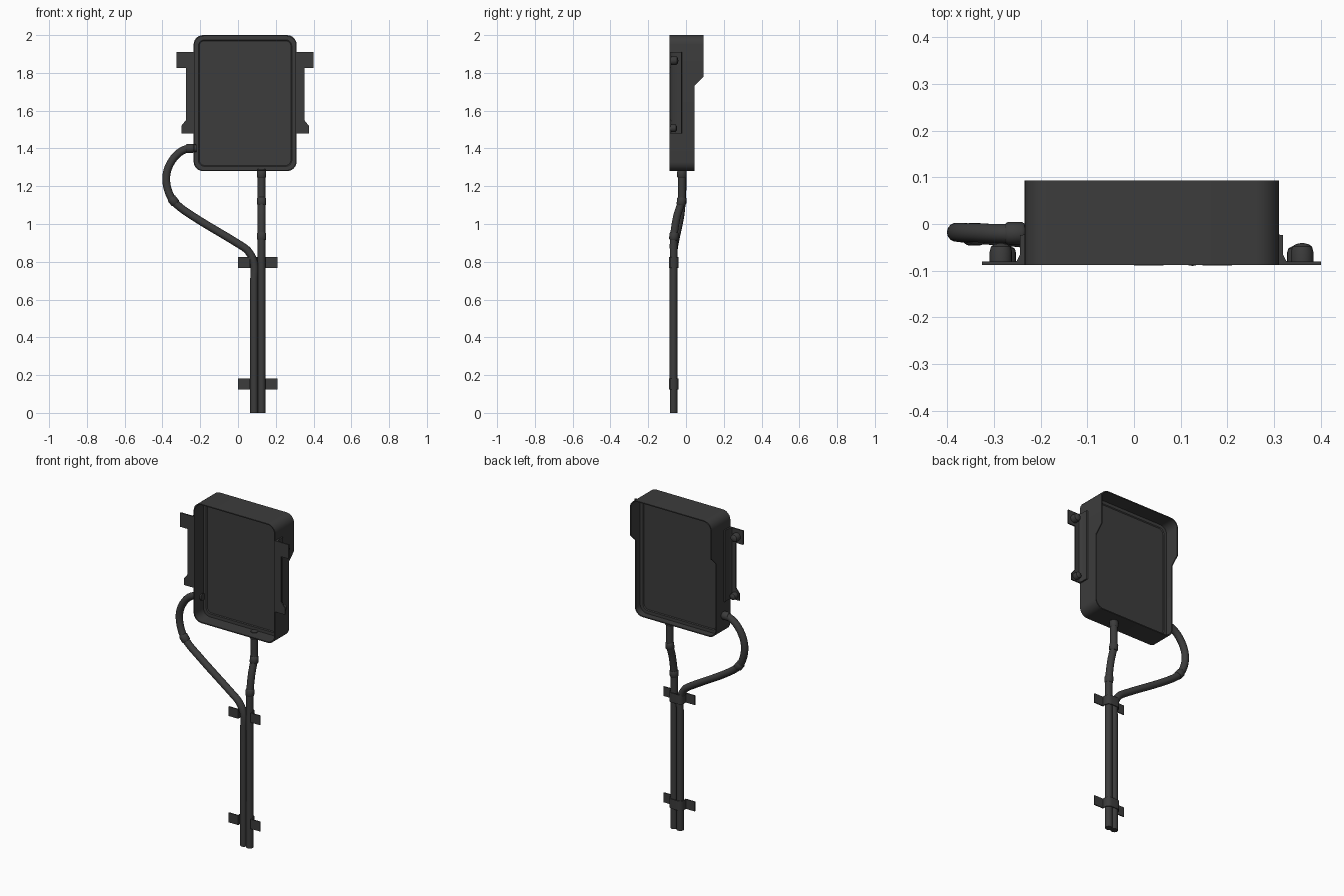
import bpy, bmesh, math
from mathutils import Vector, Matrix

if "Cube" in bpy.data.objects:
    bpy.data.objects.remove(bpy.data.objects["Cube"])

DARK = bpy.data.materials.new("dark_grey")
DARK.diffuse_color = (0.045, 0.045, 0.045, 1)
DARK.use_nodes = True
DARK.node_tree.nodes["Principled BSDF"].inputs["Base Color"].default_value = DARK.diffuse_color
CX = 0.0375  # centre line of the box and its brackets


def finish(bm, name, angle=35):
    bmesh.ops.recalc_face_normals(bm, faces=bm.faces)
    me = bpy.data.meshes.new(name)
    bm.to_mesh(me)
    bm.free()
    ob = bpy.data.objects.new(name, me)
    bpy.context.collection.objects.link(ob)
    me.materials.append(DARK)
    bpy.ops.object.select_all(action='DESELECT')
    ob.select_set(True)
    bpy.context.view_layer.objects.active = ob
    bpy.ops.object.shade_smooth_by_angle(angle=math.radians(angle))
    return ob


def bridge(bm, a, b):
    n = len(a)
    for i in range(n):
        bm.faces.new((a[i], a[(i + 1) % n], b[(i + 1) % n], b[i]))


def prism(name, pts, place, lo, hi):
    """Extrude a 2D outline between lo and hi; place maps (u, v, w) to xyz."""
    bm = bmesh.new()
    a, b = [[bm.verts.new(place(u, v, w)) for u, v in pts] for w in (lo, hi)]
    bridge(bm, a, b)
    bm.faces.new(a)
    bm.faces.new(b)
    return finish(bm, name)


def revolve(name, origin, axis, profile, n=16):
    """Closed turned part: profile is (radius, distance along axis)."""
    rot = Vector((0, 0, 1)).rotation_difference(Vector(axis)).to_matrix()
    bm = bmesh.new()
    rings = []
    for r, h in profile:
        rings.append([bm.verts.new(Vector(origin) + rot @ Vector(
            (r * math.cos(math.tau * i / n), r * math.sin(math.tau * i / n), h)))
            for i in range(n)])
    for a, b in zip(rings, rings[1:]):
        bridge(bm, a, b)
    bm.faces.new(rings[0])
    bm.faces.new(rings[-1])
    return finish(bm, name)


# Housing: rounded shell open on both sides of a thin middle panel
def outline(inset):
    x0, x1, z0, z1 = -0.235 + inset, 0.31 - inset, 1.28 + inset, 2 - inset
    r = 0.05 - inset * 0.7
    pts = []
    for k, (x, z) in enumerate([(x1 - r, z1 - r), (x0 + r, z1 - r),
                                (x0 + r, z0 + r), (x1 - r, z0 + r)]):
        for i in range(7):
            t = math.pi / 2 * (k + i / 6)
            pts.append((x + r * math.cos(t), z + r * math.sin(t)))
        if k == 0:
            pts.append(None)
        elif k == 1:
            pts += [(x0, 1.78), (x0, 1.733)]
    pts.remove(None)
    return pts + [(x1, 1.733), (x1, 1.78)]


def rim(z):
    return 0.045 + 0.048 * min(1, max(0, (z - 1.733) / 0.047))


bm = bmesh.new()
layers = [(0.03, -0.001), (0.025, -0.005), (0.006, -0.005), (0.006, -0.088),
          (0, -0.088), (0, None), (0.006, None), (0.006, 0.004),
          (0.025, 0.004), (0.03, 0.0)]
rings = [[bm.verts.new((x, rim(z) if y is None else y, z)) for x, z in outline(i)]
         for i, y in layers]
for a, b in zip(rings, rings[1:]):
    bridge(bm, a, b)
bm.faces.new(rings[0])
bm.faces.new(rings[-1])
finish(bm, "housing")

# Mounting brackets with bolts, mirrored to both sides
for s, side in ((1, "right"), (-1, "left")):
    def X(d):
        return CX + s * (0.2725 + d)
    plate = [(0, 1.48), (0.065, 1.48), (0.065, 1.52), (0.041, 1.55),
             (0.041, 1.825), (0.09, 1.825), (0.09, 1.91), (0, 1.91)]
    prism(side + "_bracket_plate", plate, lambda u, v, w: (X(u), w, v), -0.088, -0.08)
    flange = [(-0.003, -0.088), (0.02, -0.081), (0.016, -0.079), (0.009, -0.065),
              (0.009, -0.024), (-0.003, -0.022)]
    prism(side + "_bracket_flange", flange, lambda u, v, w: (X(u), v, w), 1.48, 1.91)
    for d, z, k in ((0.05, 1.865, 1), (0.038, 1.507, 0.85)):
        revolve(side + "_bolt", (X(d), -0.081, z), (0, 1, 0),
                [(0.024 * k, 0), (0.024 * k, 0.022 * k), (0.021 * k, 0.033 * k),
                 (0.013 * k, 0.038 * k), (0.004 * k, 0.04 * k)])


# Cables
def smooth_path(p, steps=6):
    p = [Vector(v) for v in p]
    out = []
    for i in range(len(p) - 1):
        a, b, c, d = p[max(i - 1, 0)], p[i], p[i + 1], p[min(i + 2, len(p) - 1)]
        L = (c - b).length
        m1 = (c - a).normalized() * L
        m2 = (d - b).normalized() * L
        for j in range(steps):
            t = j / steps
            out.append(b * (2*t**3 - 3*t**2 + 1) + m1 * (t**3 - 2*t*t + t)
                       + c * (3*t*t - 2*t**3) + m2 * (t**3 - t*t))
    return out + [p[-1]]


def cable(name, pts, r=0.0205, n=14):
    path = smooth_path(pts)
    bm = bmesh.new()
    rings = []
    for i, p in enumerate(path):
        t = (path[min(i + 1, len(path) - 1)] - path[max(i - 1, 0)]).normalized()
        side = t.cross(Vector((0, 1, 0))).normalized()
        up = side.cross(t)
        rings.append([bm.verts.new(p + r * (side * math.cos(math.tau * k / n)
                                            + up * math.sin(math.tau * k / n)))
                      for k in range(n)])
    for a, b in zip(rings, rings[1:]):
        bridge(bm, a, b)
    bm.faces.new(rings[0])
    bm.faces.new(rings[-1])
    finish(bm, name)


cable("looped_cable", [(-0.22, -0.02, 1.402), (-0.28, -0.02, 1.395), (-0.335, -0.019, 1.355),
                       (-0.375, -0.018, 1.28), (-0.376, -0.018, 1.2), (-0.34, -0.022, 1.12),
                       (-0.24, -0.03, 1.042), (0.0, -0.06, 0.896), (0.055, -0.065, 0.855),
                       (0.085, -0.066, 0.79), (0.085, -0.066, 0.7), (0.085, -0.066, 0)])
cable("straight_cable", [(0.125, -0.022, 1.29), (0.125, -0.022, 1.2), (0.125, -0.024, 1.12),
                         (0.125, -0.048, 1.04), (0.125, -0.064, 0.94), (0.125, -0.066, 0.85),
                         (0.125, -0.066, 0)])

# Cable collars and entry fittings
sleeve = [(0.021, -0.02), (0.0245, -0.015), (0.0245, 0.015), (0.021, 0.02)]
for name, pos, axis in (
        ("loop_collar", (-0.342, -0.022, 1.123), (-0.62, 0, 0.78)),
        ("upper_collar", (0.125, -0.024, 1.12), (0, 0.12, 1)),
        ("lower_collar", (0.125, -0.064, 0.935), (0, 0.1, 1)),
        ("bottom_fitting", (0.125, -0.022, 1.264), (0, 0, 1)),
        ("side_fitting", (-0.255, -0.02, 1.4), (1, 0, 0))):
    revolve(name, pos, axis, sleeve)

# Cable clamps: strap with a hump over both cables
mid, R, T = 0.105, 0.0215, 0.005


def strap(r, foot):
    half = [(0.105, foot), (0.02 + r, foot)]
    half += [(0.02 + r * math.cos(t), -0.066 + r * math.sin(t))
             for t in (math.pi / 2 * i / 6 for i in range(7))]
    return [(mid + x, y) for x, y in half] + [(mid - x, y) for x, y in reversed(half)]


clamp = strap(R + T, -0.083) + strap(R, -0.089)[::-1]
for name, lo, hi in (("upper_clamp", 0.768, 0.825), ("lower_clamp", 0.125, 0.183)):
    prism(name, clamp, lambda u, v, w: (u, v, w), lo, hi)
